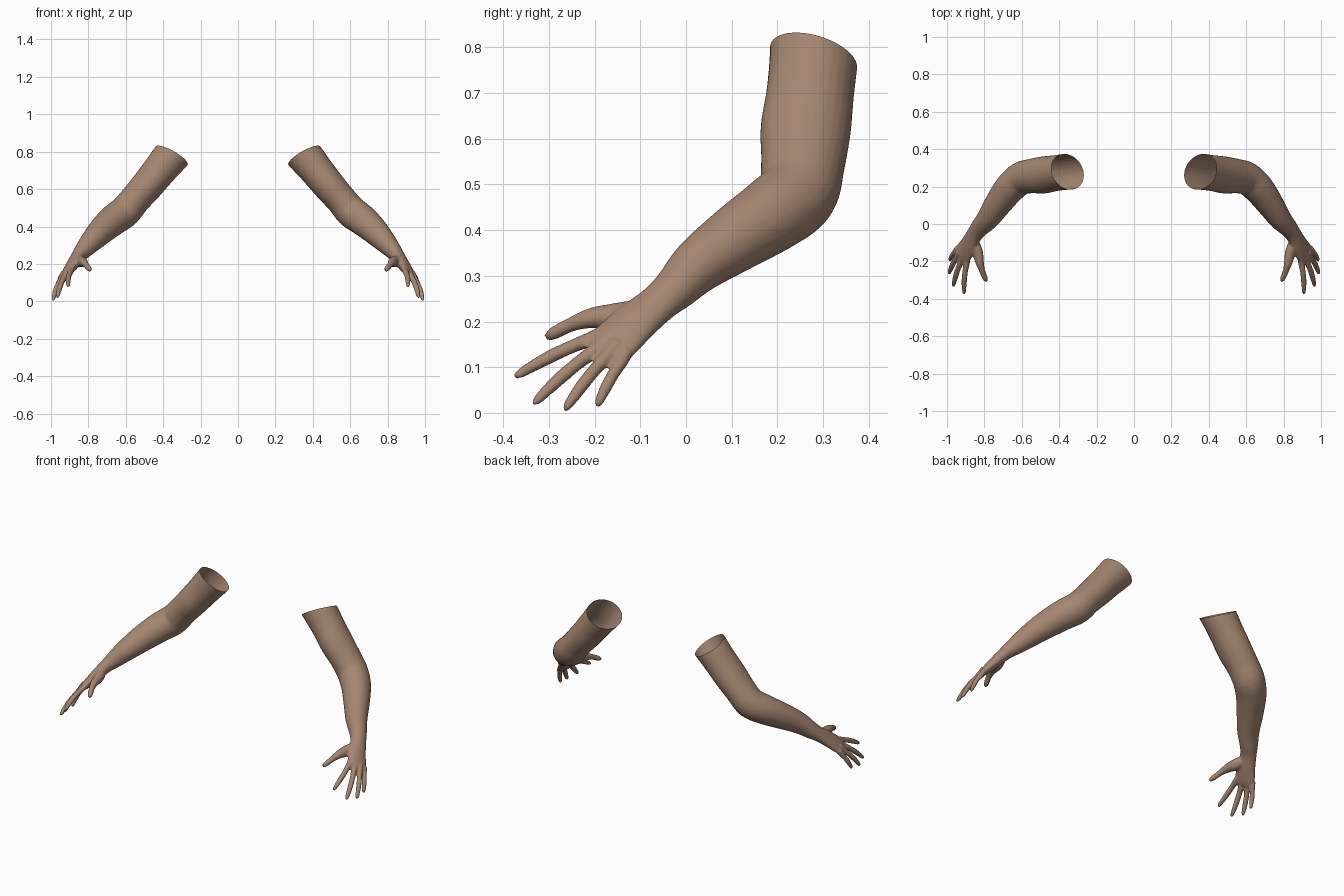
import bpy, bmesh, math
from mathutils import Vector

if "Cube" in bpy.data.objects:
    bpy.data.objects.remove(bpy.data.objects["Cube"])

SIDES = 28
ACROSS = Vector((0.59, 0.59, -0.54))   # thumb-to-little-finger direction
BACK = Vector((0.72, -0.12, 0.66))     # back-of-hand direction

skin = bpy.data.materials.new("warm_brown_skin")
skin.diffuse_color = (0.38, 0.24, 0.165, 1)
skin.use_nodes = True
skin.node_tree.nodes["Principled BSDF"].inputs["Base Color"].default_value = skin.diffuse_color


def spline(a, b, c, d, t):
    """Smooth interpolation between b and c."""
    return [0.5 * (2 * q + (r - p) * t + (2 * p - 5 * q + 4 * r - s) * t * t
                   + (3 * q - p - 3 * r + s) * t ** 3) for p, q, r, s in zip(a, b, c, d)]


def loft(bm, keys, steps=5):
    """Closed tube through keys of (x, y, z, radius across, radius through, twist 0..1)."""
    k = [keys[0]] + keys + [keys[-1]]
    path = [spline(*k[i:i + 4], s / steps) for i in range(len(keys) - 1) for s in range(steps)]
    path.append(list(keys[-1]))
    rings = []
    for i, p in enumerate(path):
        a, b = path[max(i - 1, 0)], path[min(i + 1, len(path) - 1)]
        along = (Vector(b[:3]) - Vector(a[:3])).normalized()
        u = Vector((0, 1, 0)).lerp(ACROSS, p[5])
        u = (u - along * u.dot(along)).normalized()
        v = along.cross(u)
        ring = []
        for j in range(SIDES):
            w = 2 * math.pi * j / SIDES
            ring.append(bm.verts.new(Vector(p[:3]) + u * p[3] * math.cos(w) + v * p[4] * math.sin(w)))
        rings.append(ring)
    for r, s in zip(rings, rings[1:]):
        for j in range(SIDES):
            n = (j + 1) % SIDES
            bm.faces.new((r[j], r[n], s[n], s[j]))
    bm.faces.new(rings[0][::-1])
    bm.faces.new(rings[-1])


def finger(bm, base, tip, r, arch):
    """Slightly arched finger with a rounded tip."""
    base, tip = Vector(base), Vector(tip)
    keys = []
    for t, s in ((-0.25, 1.1), (0, 1.08), (0.3, 0.95), (0.55, 0.95), (0.8, 0.82), (0.95, 0.66), (1.03, 0.3)):
        c = base.lerp(tip, t) + BACK * arch * max(0, 4 * t * (1 - t))
        keys.append((*c, r * s, r * s, 1))
    loft(bm, keys, 4)


bm = bmesh.new()

# Upper arm, elbow, forearm, wrist and palm
loft(bm, [
    (0.280, 0.284, 0.870, 0.100, 0.102, 0),
    (0.355, 0.280, 0.780, 0.097, 0.098, 0),
    (0.420, 0.272, 0.700, 0.096, 0.091, 0),
    (0.485, 0.262, 0.620, 0.099, 0.087, 0.1),
    (0.550, 0.256, 0.545, 0.092, 0.083, 0.3),
    (0.605, 0.243, 0.480, 0.088, 0.086, 0.6),
    (0.665, 0.190, 0.435, 0.083, 0.083, 0.8),
    (0.725, 0.110, 0.382, 0.073, 0.074, 1),
    (0.780, 0.030, 0.325, 0.061, 0.061, 1),
    (0.825, -0.020, 0.275, 0.050, 0.048, 1),
    (0.855, -0.060, 0.240, 0.046, 0.037, 1),
    (0.885, -0.115, 0.195, 0.054, 0.031, 1),
    (0.915, -0.160, 0.152, 0.059, 0.023, 1),
    (0.929, -0.183, 0.131, 0.054, 0.014, 1),
])

# Four fingers
finger(bm, (0.893, -0.200, 0.165), (0.908, -0.371, 0.081), 0.0155, 0.008)
finger(bm, (0.922, -0.195, 0.140), (0.965, -0.331, 0.022), 0.0155, 0.008)
finger(bm, (0.943, -0.172, 0.125), (0.988, -0.264, 0.008), 0.0150, 0.007)
finger(bm, (0.952, -0.142, 0.112), (0.984, -0.194, 0.016), 0.0140, 0.006)

# Thumb
loft(bm, [
    (0.862, -0.080, 0.225, 0.026, 0.026, 1),
    (0.838, -0.145, 0.212, 0.031, 0.028, 1),
    (0.825, -0.205, 0.208, 0.023, 0.022, 1),
    (0.812, -0.250, 0.194, 0.016, 0.016, 1),
    (0.796, -0.290, 0.174, 0.014, 0.014, 1),
    (0.788, -0.307, 0.165, 0.006, 0.006, 1),
])
bmesh.ops.recalc_face_normals(bm, faces=bm.faces)
mesh = bpy.data.meshes.new("arm_parts")
bm.to_mesh(mesh)
bm.free()

# Fuse the parts into one continuous skin
parts = bpy.data.objects.new("arm_parts", mesh)
bpy.context.collection.objects.link(parts)
fuse = parts.modifiers.new("fuse", 'REMESH')
fuse.mode = 'VOXEL'
fuse.voxel_size = 0.005
relax = parts.modifiers.new("relax", 'SMOOTH')
relax.factor = 0.5
relax.iterations = 5
bpy.context.view_layer.update()
fused = bpy.data.meshes.new_from_object(parts.evaluated_get(bpy.context.evaluated_depsgraph_get()))
bpy.data.objects.remove(parts)

# Cut the open shoulder end, then make the mirrored pair
for name, side in (("left_arm", 1), ("right_arm", -1)):
    bm = bmesh.new()
    bm.from_mesh(fused)
    bmesh.ops.bisect_plane(bm, geom=bm.verts[:] + bm.edges[:] + bm.faces[:],
                           plane_co=(0.355, 0.28, 0.778), plane_no=(-0.5, 0.28, 0.86), clear_outer=True)
    if side < 0:
        for v in bm.verts:
            v.co.x = -v.co.x
        bmesh.ops.reverse_faces(bm, faces=bm.faces)
    for f in bm.faces:
        f.smooth = True
        f.material_index = 0
    arm_mesh = bpy.data.meshes.new(name)
    bm.to_mesh(arm_mesh)
    bm.free()
    arm_mesh.materials.clear()
    arm_mesh.materials.append(skin)
    bpy.context.collection.objects.link(bpy.data.objects.new(name, arm_mesh))
